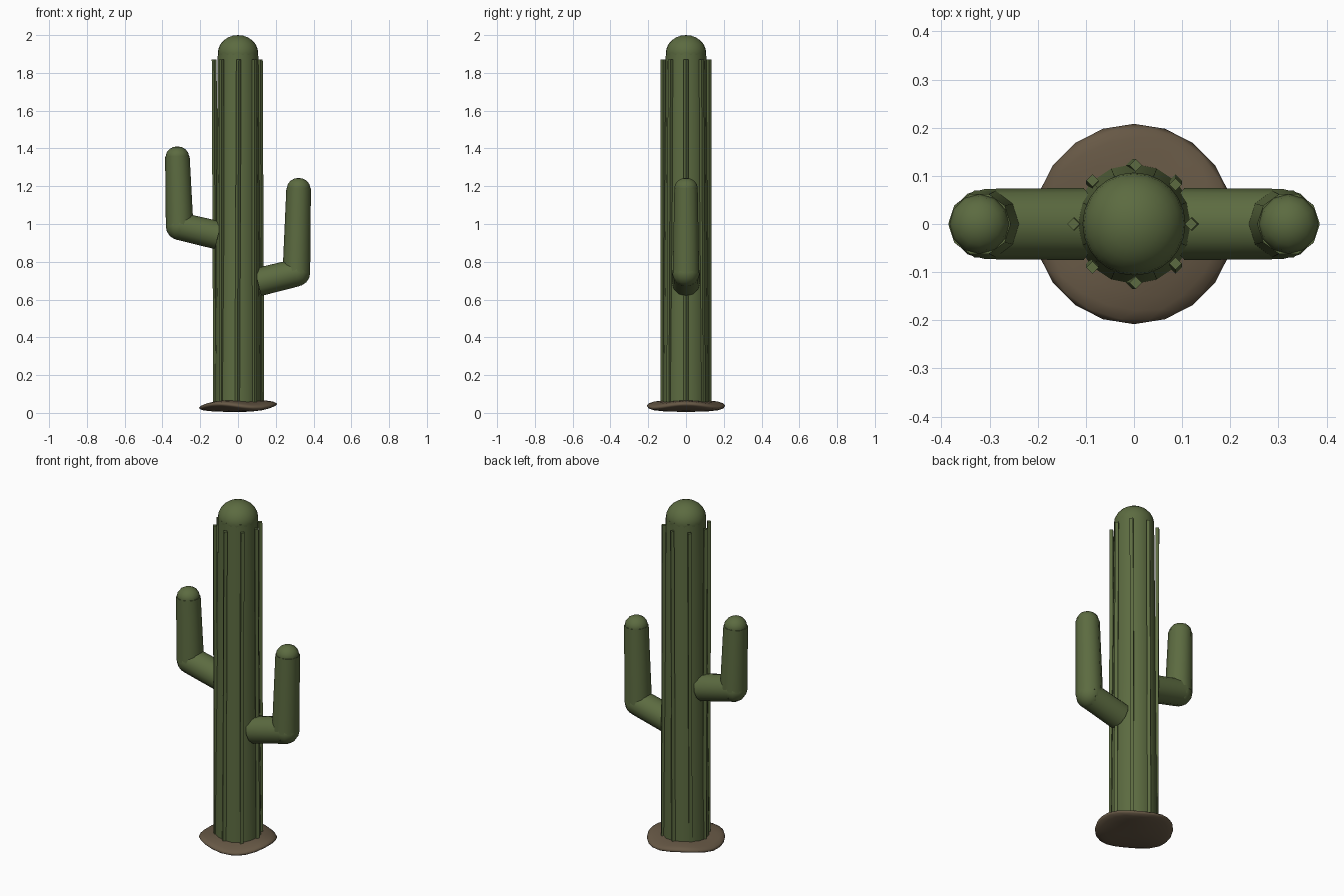
import bpy
import math
from mathutils import Vector

cube = bpy.data.objects.get("Cube")
if cube:
    bpy.data.objects.remove(cube, do_unlink=True)


def make_material(name, rgb):
    mat = bpy.data.materials.new(name)
    mat.use_nodes = True
    color = (*rgb, 1.0)
    mat.diffuse_color = color
    bsdf = mat.node_tree.nodes["Principled BSDF"]
    bsdf.inputs["Base Color"].default_value = color
    bsdf.inputs["Roughness"].default_value = 0.9
    return mat


green = make_material("cactus green", (0.107, 0.147, 0.052))
brown = make_material("dry soil brown", (0.135, 0.098, 0.06))


def finish(name, mat, angle=40):
    obj = bpy.context.object
    obj.name = name
    obj.data.materials.append(mat)
    bpy.ops.object.shade_smooth_by_angle(angle=math.radians(angle))
    return obj


def tube(name, start, end, r1, r2, sides, spin=0.0, angle=50):
    """Tapered cylinder running from start to end."""
    start, end = Vector(start), Vector(end)
    axis = end - start
    bpy.ops.mesh.primitive_cone_add(vertices=sides, radius1=r1, radius2=r2,
                                    depth=axis.length)
    obj = finish(name, green, angle)
    turn = axis.to_track_quat("Z", "Y").to_matrix().to_4x4()
    obj.data.transform(turn)
    obj.location = (start + end) / 2
    obj.rotation_euler.z = spin
    return obj


def ball(name, center, radius, height, segments=12, rings=8):
    bpy.ops.mesh.primitive_uv_sphere_add(segments=segments, ring_count=rings,
                                         radius=1, location=center)
    obj = finish(name, green)
    obj.scale = (radius, radius, height)
    return obj


# Soil mound: flattened ball with a wavy rim
bpy.ops.mesh.primitive_ico_sphere_add(subdivisions=3, radius=1)
mound = finish("soil_mound", brown)
for v in mound.data.vertices:
    r2 = v.co.x ** 2 + v.co.y ** 2
    wave = 0.011 * r2 * math.cos(3 * math.atan2(v.co.y, v.co.x))
    v.co = (v.co.x * 0.208, v.co.y * 0.208, 0.037 + v.co.z * 0.032 + wave)

# Trunk with rounded crown
tube("trunk", (0, 0, 0.02), (0, 0, 1.91), 0.125, 0.107, 16)
ball("trunk_crown", (0, 0, 1.905), 0.107, 0.095, 24, 12)

# Raised ribs around the trunk
for i in range(8):
    a = i * math.tau / 8
    out = Vector((math.cos(a), math.sin(a), 0))
    up = Vector((0, 0, 1))
    tube(f"rib_{i + 1}", out * 0.126 + up * 0.05, out * 0.118 + up * 1.87,
         0.013, 0.013, 4, a, 30)


# Bent arms: lower branch, elbow, upright and rounded tip
def arm(side, sx, root_z, elbow_z, tip_z):
    elbow = (sx * 0.309, 0, elbow_z)
    tip = (sx * 0.321, 0, tip_z)
    tube(f"{side}_arm_branch", (sx * 0.105, 0, root_z), elbow, 0.075, 0.073, 12)
    ball(f"{side}_arm_elbow", elbow, 0.073, 0.073)
    tube(f"{side}_arm_upright", elbow, tip, 0.073, 0.065, 10)
    ball(f"{side}_arm_tip", tip, 0.062, 0.054)


arm("left", 1, 0.692, 0.742, 1.19)
arm("right", -1, 0.94, 0.988, 1.357)
